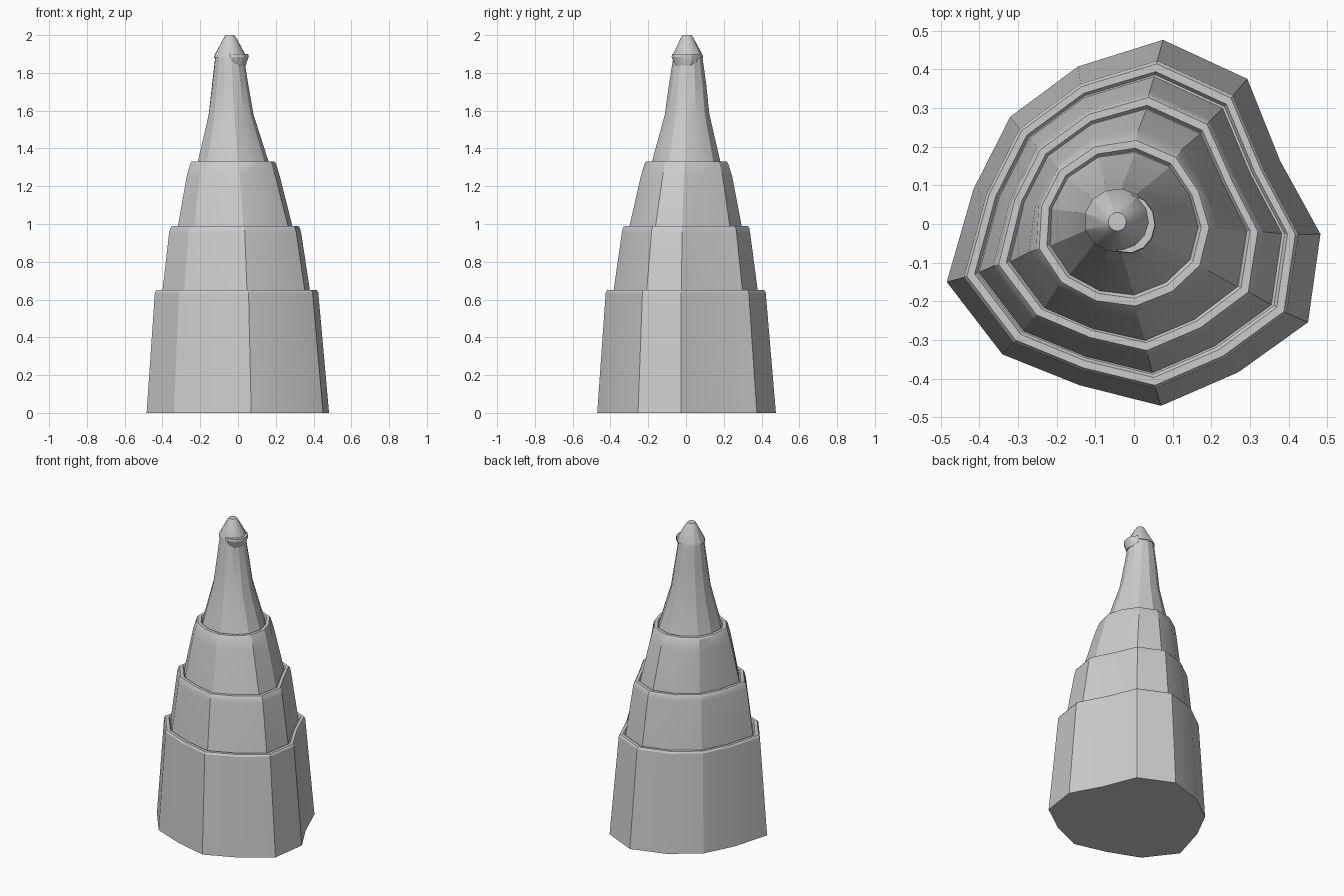
import bpy, bmesh, math

# Irregular 13-sided footprint, counter-clockwise
OUTLINE = [(0.482, -0.026), (0.378, 0.163), (0.293, 0.375), (0.075, 0.476),
           (-0.145, 0.407), (-0.32, 0.277), (-0.415, 0.09), (-0.484, -0.15),
           (-0.34, -0.337), (-0.14, -0.417), (0.07, -0.47), (0.27, -0.383),
           (0.45, -0.254)]


def ring(x0, x1, y0, y1, blend):
    """Footprint blended toward a circle, fitted to the given bounds."""
    pts = []
    for x, y in OUTLINE:
        a = math.atan2(y, x)
        pts.append(((1 - blend) * x + blend * 0.47 * math.cos(a),
                    (1 - blend) * y + blend * 0.47 * math.sin(a)))
    xs, ys = [p[0] for p in pts], [p[1] for p in pts]
    return [(x0 + (x - min(xs)) / (max(xs) - min(xs)) * (x1 - x0),
             y0 + (y - min(ys)) / (max(ys) - min(ys)) * (y1 - y0)) for x, y in pts]


def loft(name, levels):
    """Levels are (z, xmin, xmax, ymin, ymax, roundness), bottom to top."""
    bm = bmesh.new()
    rings = [[bm.verts.new((x, y, z)) for x, y in ring(*rest)] for z, *rest in levels]
    n = len(OUTLINE)
    for a, b in zip(rings, rings[1:]):
        for i in range(n):
            j = (i + 1) % n
            bm.faces.new((a[i], a[j], b[j], b[i]))
    bm.faces.new(rings[0][::-1])
    bm.faces.new(rings[-1])
    mesh = bpy.data.meshes.new(name)
    bm.to_mesh(mesh)
    bm.free()
    obj = bpy.data.objects.new(name, mesh)
    bpy.context.collection.objects.link(obj)
    bpy.ops.object.select_all(action='DESELECT')
    obj.select_set(True)
    bpy.context.view_layer.objects.active = obj
    bpy.ops.object.shade_smooth_by_angle(angle=math.radians(25))
    return obj


def rim(z, x0, x1, y0, y1, blend):
    """Bevelled top edge with a small lip dipping toward the next tier."""
    return [(z + dz, x0 + d, x1 - d, y0 + d, y1 - d, blend)
            for dz, d in ((-0.012, 0), (0, 0.008), (0, 0.028), (-0.012, 0.036))]


# Stacked tiers
loft("bottom_tier", [(0, -0.484, 0.482, -0.47, 0.476, 0)]
     + rim(0.65, -0.44, 0.425, -0.425, 0.422, 0.05))
loft("second_tier", [(0.6, -0.405, 0.388, -0.39, 0.386, 0.05)]
     + [(0.95, -0.365, 0.335, -0.34, 0.34, 0.1)]
     + rim(0.99, -0.358, 0.328, -0.335, 0.335, 0.12))
loft("third_tier", [(0.95, -0.325, 0.298, -0.308, 0.302, 0.15),
                    (1.25, -0.272, 0.222, -0.24, 0.245, 0.45)]
     + rim(1.33, -0.253, 0.202, -0.22, 0.224, 0.7))

# Narrow spire on top
loft("spire", [(1.29, -0.222, 0.175, -0.19, 0.192, 0.8),
               (1.33, -0.213, 0.162, -0.18, 0.182, 0.8),
               (1.58, -0.155, 0.082, -0.112, 0.124, 0.9),
               (1.74, -0.137, 0.054, -0.09, 0.107, 1),
               (1.89, -0.12, 0.03, -0.066, 0.086, 1)])

# Off-centre collar under the cap
loft("collar", [(1.84, -0.075, 0.042, -0.06, 0.06, 1),
                (1.885, -0.085, 0.056, -0.076, 0.076, 1),
                (1.9, -0.085, 0.054, -0.074, 0.076, 1)])

# Pointed cap
loft("cap", [(1.88, -0.127, 0.043, -0.073, 0.091, 1),
             (1.895, -0.124, 0.04, -0.07, 0.088, 1),
             (1.98, -0.078, -0.006, -0.03, 0.042, 1),
             (2.0, -0.066, -0.02, -0.018, 0.03, 1)])
